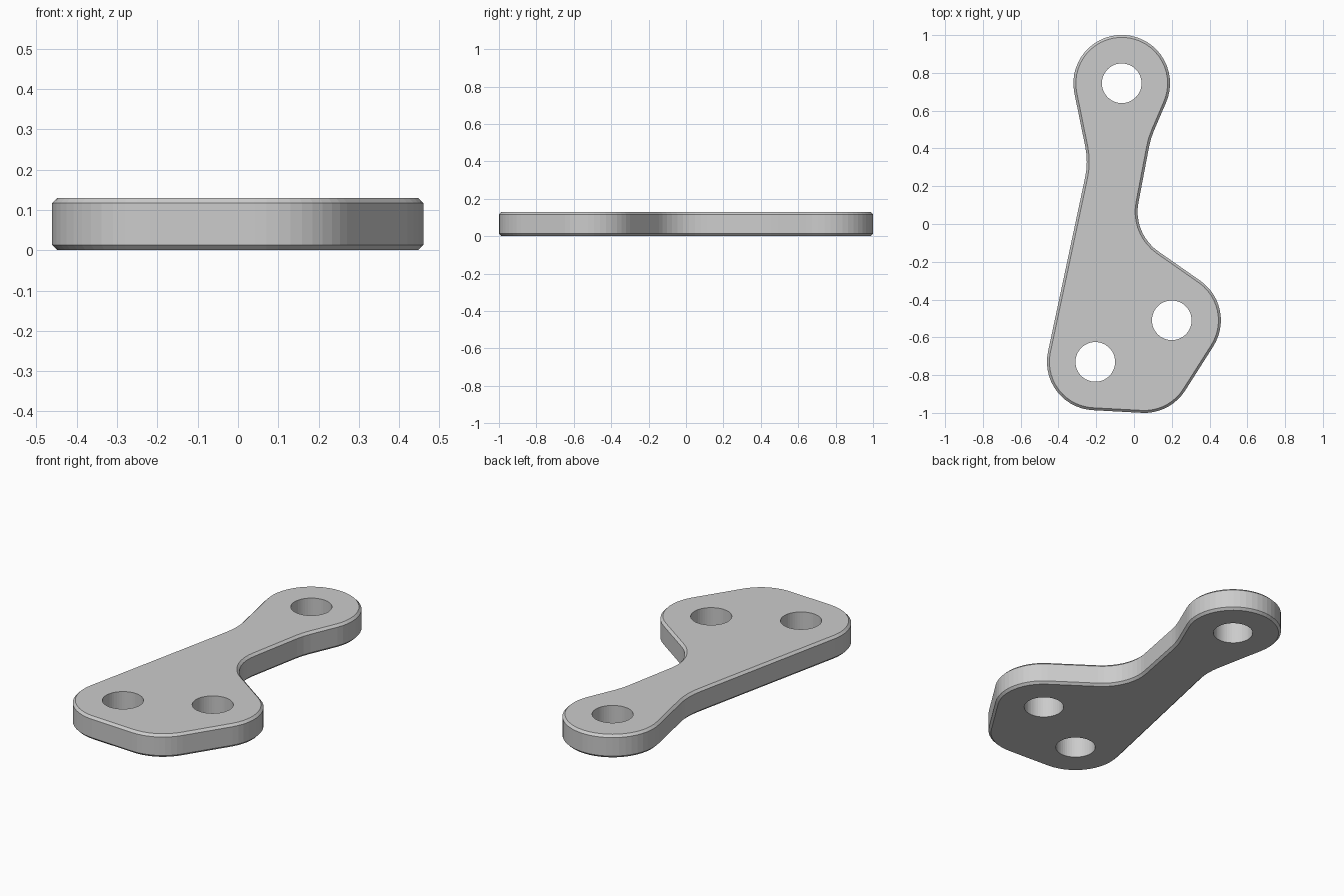
import bpy, bmesh, math

cube = bpy.data.objects.get("Cube")
if cube:
    bpy.data.objects.remove(cube, do_unlink=True)

HEIGHT, CHAMFER, LOBE, HOLE = 0.13, 0.013, 0.256, 0.105
STEP = math.radians(7.5)

# Outline as a belt around circles, counter-clockwise; negative radius = concave
BELT = [
    (-0.065, 0.745, LOBE),      # top lobe
    (-0.65, 0.33, -0.4),        # left neck
    (-0.205, -0.73, LOBE),      # lower left lobe
    (0.055, -0.744, LOBE),      # bottom corner
    (0.204, -0.51, LOBE),       # lower right lobe
    (0.275, 0.065, -LOBE),      # inner elbow
    (0.473, 0.336, -0.4),       # right neck
]
HOLES = [(-0.065, 0.745), (0.2, -0.51), (-0.205, -0.73)]


def tangent(a, b):
    """Heading of the straight edge from circle a to circle b."""
    dx, dy = b[0] - a[0], b[1] - a[1]
    return math.atan2(dy, dx) + math.asin((a[2] - b[2]) / math.hypot(dx, dy))


def outline(inset):
    points = []
    for i, c in enumerate(BELT):
        start = tangent(BELT[i - 1], c)
        turn = (tangent(c, BELT[(i + 1) % len(BELT)]) - start) % math.tau
        if c[2] < 0:
            turn -= math.tau
        n = max(1, math.ceil(abs(turn) / STEP))
        r = c[2] - inset
        for k in range(n + 1):
            t = start + turn * k / n
            points.append((c[0] + r * math.sin(t), c[1] - r * math.cos(t)))
    return points


def circle(x, y, r, n=48):
    return [(x + r * math.cos(math.tau * k / n), y + r * math.sin(math.tau * k / n))
            for k in range(n)]


bm = bmesh.new()


def wall(rings):
    """Join stacked (points, z) rings; return the lowest and highest edge loops."""
    loops = [[bm.verts.new((x, y, z)) for x, y in pts] for pts, z in rings]
    n = len(loops[0])
    for low, high in zip(loops, loops[1:]):
        for i in range(n):
            j = (i + 1) % n
            bm.faces.new((low[i], low[j], high[j], high[i]))
    return [[bm.edges.get((loop[i], loop[(i + 1) % n])) for i in range(n)]
            for loop in (loops[0], loops[-1])]


# Chamfered outer wall and straight hole walls
bottom, top = wall([(outline(CHAMFER), 0), (outline(0), CHAMFER),
                    (outline(0), HEIGHT - CHAMFER), (outline(CHAMFER), HEIGHT)])
for x, y in HOLES:
    ring = circle(x, y, HOLE)
    low, high = wall([(ring, 0), (ring, HEIGHT)])
    bottom += low
    top += high

# Flat caps with the holes left open
for edges, up in ((bottom, -1), (top, 1)):
    bmesh.ops.triangle_fill(bm, edges=edges, use_beauty=True, normal=(0, 0, up))
bmesh.ops.recalc_face_normals(bm, faces=bm.faces[:])

mesh = bpy.data.meshes.new("link_plate")
bm.to_mesh(mesh)
bm.free()
plate = bpy.data.objects.new("link_plate", mesh)
bpy.context.collection.objects.link(plate)

# Plain grey
grey = bpy.data.materials.new("light_grey")
grey.use_nodes = True
grey.diffuse_color = (0.6, 0.6, 0.6, 1)
grey.node_tree.nodes["Principled BSDF"].inputs["Base Color"].default_value = (0.6, 0.6, 0.6, 1)
mesh.materials.append(grey)
